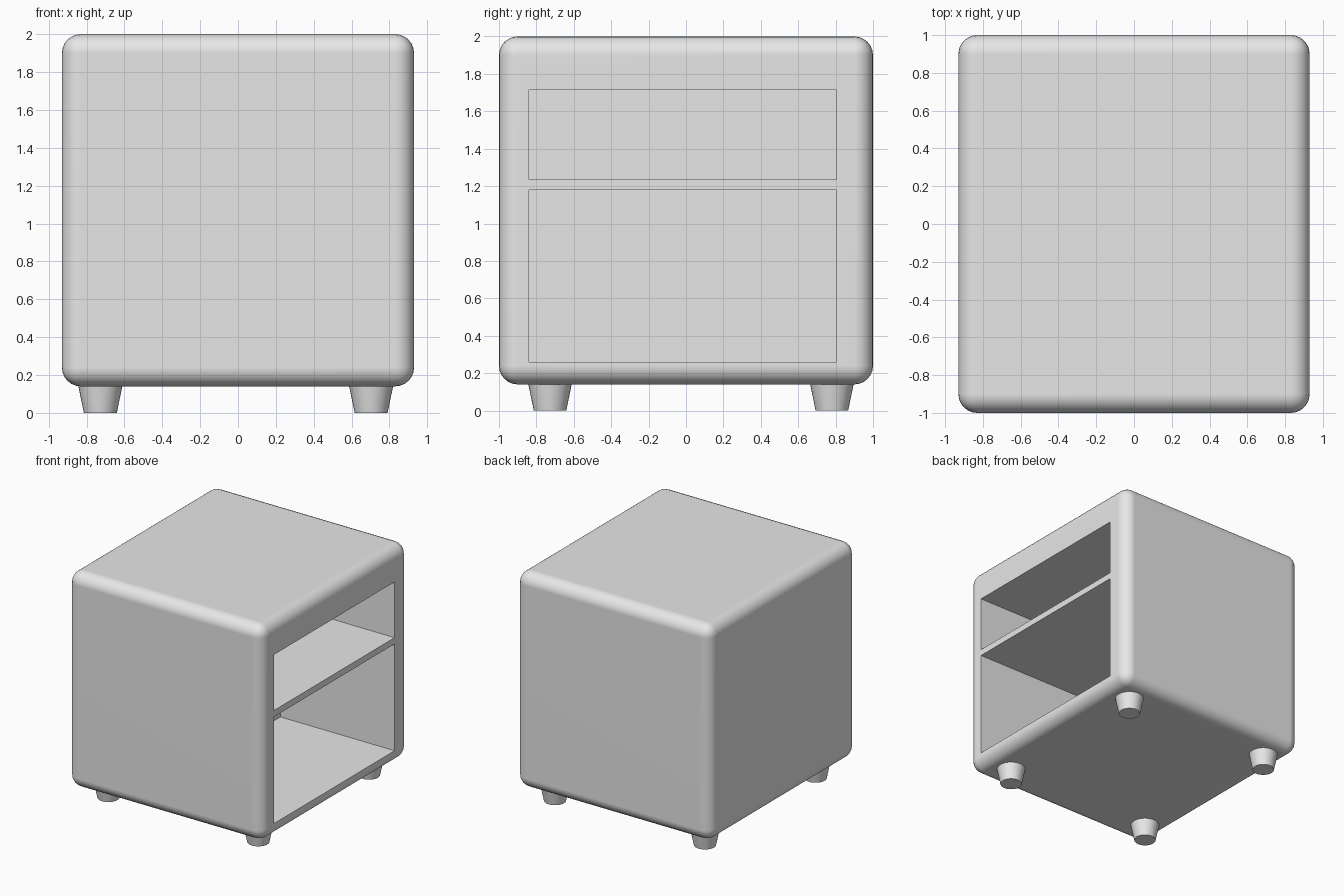
import bpy

old = bpy.data.objects.get("Cube")
if old:
    bpy.data.objects.remove(old, do_unlink=True)

# Single grey finish
grey = bpy.data.materials.new("light grey")
grey.use_nodes = True
grey.diffuse_color = (0.8, 0.8, 0.8, 1)
grey.node_tree.nodes["Principled BSDF"].inputs["Base Color"].default_value = (0.8, 0.8, 0.8, 1)


def box(name, low, high):
    """Axis-aligned box between two corners."""
    centre = [(a + b) / 2 for a, b in zip(low, high)]
    bpy.ops.mesh.primitive_cube_add(size=1, location=centre)
    obj = bpy.context.object
    obj.name = name
    obj.scale = [b - a for a, b in zip(low, high)]
    bpy.ops.object.transform_apply(location=False, rotation=False, scale=True)
    return obj


def activate(obj):
    bpy.ops.object.select_all(action="DESELECT")
    obj.select_set(True)
    bpy.context.view_layer.objects.active = obj


# Cabinet body with rounded edges
body = box("cabinet_body", (-0.93, -1, 0.14), (0.93, 1, 2))
bevel = body.modifiers.new("rounded_edges", "BEVEL")
bevel.width = 0.1
bevel.segments = 6
bpy.ops.object.modifier_apply(modifier=bevel.name)

# Two compartments opening on the left side, with a shelf left between them
for name, bottom, top in (("lower", 0.26, 1.18), ("upper", 1.235, 1.715)):
    cutter = box(name + "_compartment_cutter", (-0.16, -0.84, bottom), (1.1, 0.805, top))
    cutter.hide_render = True
    activate(body)
    cut = body.modifiers.new(name + "_compartment", "BOOLEAN")
    cut.operation = "DIFFERENCE"
    cut.solver = "EXACT"
    cut.object = cutter
    bpy.ops.object.modifier_apply(modifier=cut.name)
    bpy.data.objects.remove(cutter, do_unlink=True)

body.data.materials.clear()
body.data.materials.append(grey)
activate(body)
bpy.ops.object.shade_smooth_by_angle()
weighted = body.modifiers.new("flat_panels", "WEIGHTED_NORMAL")
weighted.keep_sharp = True

# Four tapered feet
for side, x in (("right", -0.727), ("left", 0.703)):
    for end, y in (("front", -0.727), ("back", 0.78)):
        bpy.ops.mesh.primitive_cone_add(vertices=32, radius1=0.087, radius2=0.117,
                                        depth=0.145, location=(x, y, 0.0725))
        foot = bpy.context.object
        foot.name = f"{end}_{side}_foot"
        foot.data.materials.append(grey)
        bpy.ops.object.shade_smooth_by_angle()
